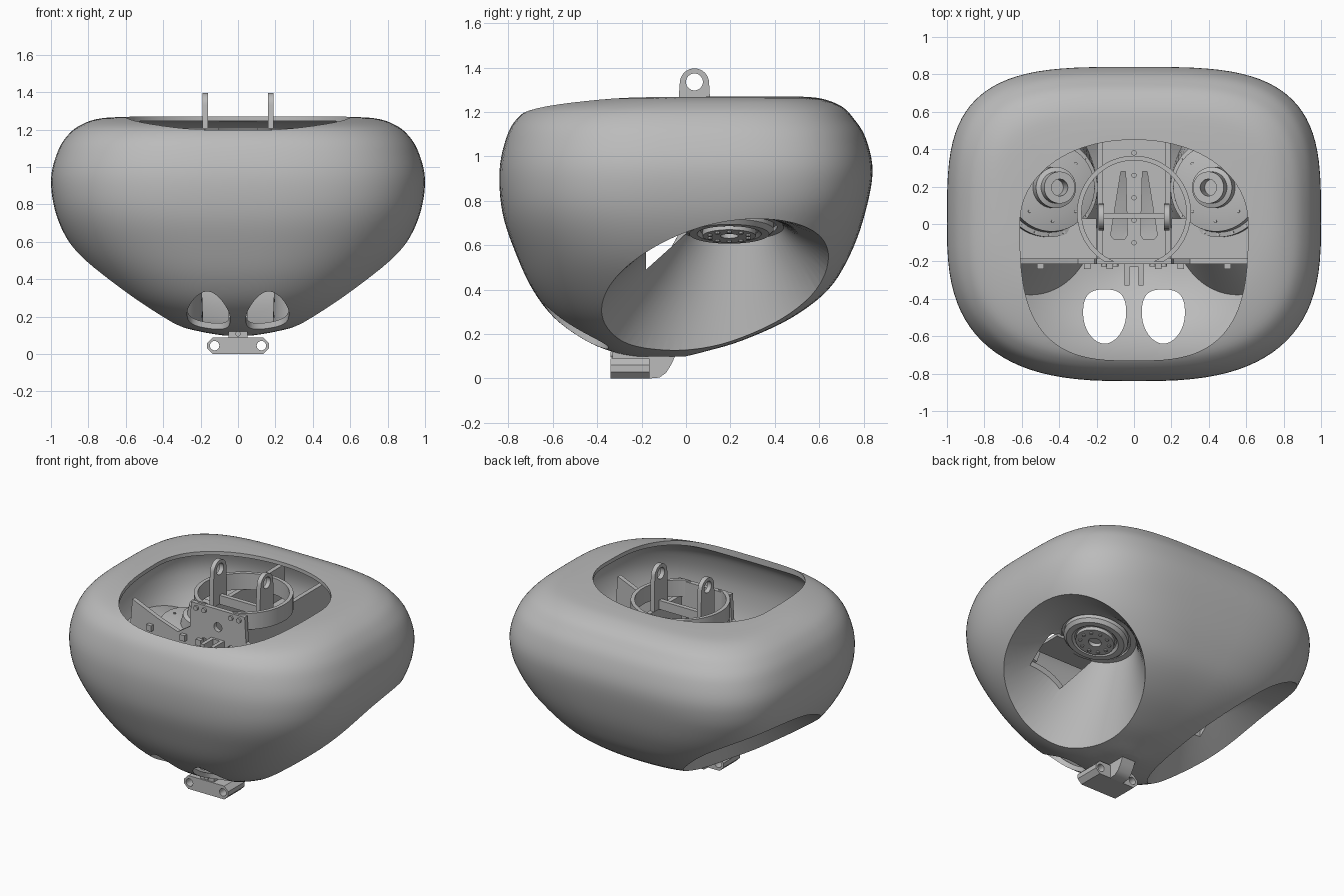
import bpy, bmesh, math
from mathutils import Vector, Matrix

if "Cube" in bpy.data.objects:
    bpy.data.objects.remove(bpy.data.objects["Cube"], do_unlink=True)


def material(name, value):
    m = bpy.data.materials.new(name)
    m.use_nodes = True
    m.diffuse_color = (value, value, value, 1)
    m.node_tree.nodes["Principled BSDF"].inputs["Base Color"].default_value = m.diffuse_color
    return m


GREY = material("neutral grey", 0.5)


def loft(name, rings):
    """Closed skin through rings of equal point count."""
    bm = bmesh.new()
    rows = [[bm.verts.new(p) for p in r] for r in rings]
    n = len(rows[0])
    for a, b in zip(rows, rows[1:]):
        for i in range(n):
            j = (i + 1) % n
            bm.faces.new((a[i], a[j], b[j], b[i]))
    bm.faces.new(rows[0])
    bm.faces.new(rows[-1])
    bmesh.ops.recalc_face_normals(bm, faces=bm.faces)
    me = bpy.data.meshes.new(name)
    bm.to_mesh(me)
    bm.free()
    ob = bpy.data.objects.new(name, me)
    bpy.context.scene.collection.objects.link(ob)
    me.materials.append(GREY)
    return ob


def prism(name, outline, axis, lo, hi):
    """Extrude a 2D outline along x, y or z."""
    place = {"x": lambda p, d: (d, p[0], p[1]),
             "y": lambda p, d: (p[0], d, p[1]),
             "z": lambda p, d: (p[0], p[1], d)}[axis]
    return loft(name, [[place(p, d) for p in outline] for d in (lo, hi)])


def box(name, x, y, z):
    return prism(name, [(x[0], y[0]), (x[1], y[0]), (x[1], y[1]), (x[0], y[1])], "z", *z)


def circle(cx, cy, r, n=32):
    return [(cx + r * math.cos(t * math.tau / n), cy + r * math.sin(t * math.tau / n)) for t in range(n)]


def oval(w, front, back, n_front, n_back, cx=0, cy=0, count=96):
    """Rounded-box outline with its own front and back curvature."""
    pts = []
    for i in range(count):
        t = i * math.tau / count
        c, s = math.cos(t), math.sin(t)
        e = 2 / (n_back if s > 0 else n_front)
        pts.append((cx + w * math.copysign(abs(c) ** e, c),
                    cy + (back if s > 0 else front) * math.copysign(abs(s) ** e, s)))
    return pts


def cut(ob, *cutters):
    bpy.context.view_layer.objects.active = ob
    for c in cutters:
        m = ob.modifiers.new("cut", "BOOLEAN")
        m.operation, m.solver, m.object = "DIFFERENCE", "EXACT", c
        bpy.ops.object.modifier_apply(modifier=m.name)
        bpy.data.objects.remove(c, do_unlink=True)
    return ob


# Body sections: height, half width, front edge, back edge
SECTIONS = [(.10, .08, -.24, 0), (.12, .20, -.33, .08), (.17, .39, -.45, .25),
            (.27, .58, -.59, .47), (.40, .74, -.69, .64), (.56, .88, -.765, .74),
            (.74, .97, -.825, .805), (.93, 1, -.84, .84), (1.08, .965, -.81, .81),
            (1.17, .91, -.76, .755), (1.225, .84, -.67, .70), (1.26, .735, -.46, .61),
            (1.27, .55, -.28, .5)]


def body(name, inset, steps=5):
    """Rounded hull, interpolated smoothly through the sections."""
    secs = [Vector(s) for s in SECTIONS]
    last = len(secs) - 1
    rings = []
    for k in range(last * steps + 1):
        i = min(k // steps, last - 1)
        t = k / steps - i
        a, b = secs[i], secs[i + 1]
        before, after = secs[max(i - 1, 0)], secs[min(i + 2, last)]
        z, w, f, r = (a * 2 + (b - before) * t + (before * 2 - a * 5 + b * 4 - after) * t ** 2
                      + (a * 3 - before - b * 3 + after) * t ** 3) / 2
        u = min(1, max(0, (z - .1) / .7))
        half = (r - f) / 2 - inset
        height = .685 + (z - .685) * (1 - inset / .585)
        rings.append([(x, y, height) for x, y in
                      oval(w - inset, half, half, 2.4 + .4 * u, 2.2 + 1.3 * u, 0, (f + r) / 2)])
    return loft(name, rings)


def socket(side, grow):
    """Flared leg recess, from the hip disc to beyond the body."""
    top = (Vector((.46, .2, .68 + grow)), Vector((.233, 0, .058)), Vector((0, .24, 0)))
    low = (Vector((.625, .165, .37)), Vector((.425, .075, .335)), Vector((0, .58, .07)))
    rings = []
    for t in (0, .35, .7, 1, 1.5):
        c, e, f = (a + (b - a) * t for a, b in zip(top, low))
        e, f = e * (1 + grow / e.length), f * (1 + grow / f.length)
        points = [c + e * x + f * y for x, y in circle(0, 0, 1, 72)]
        rings.append([(p.x * side, p.y, p.z) for p in points])
    return loft("socket_cutter", rings)


def hip_frame(side):
    return Matrix.Translation((.47 * side, .195, .67)) @ Matrix.Rotation(-side * math.radians(14), 4, "Y")


def hip_turn(name, side, profile, cx=0, cy=0, count=48):
    """Turn a (radius, height) profile about the tilted hip axis."""
    frame = hip_frame(side)
    return loft(name, [[frame @ Vector((x, y, h)) for x, y in circle(cx, cy, r, count)] for r, h in profile])


# Hollow outer shell with leg sockets
shell = cut(body("outer_shell", 0), socket(1, 0), socket(-1, 0))
cut(shell, cut(body("hollow", .025), socket(1, .025), socket(-1, .025)))
cut(shell, prism("top_opening", oval(.61, .73, .45, 3, 2.1), "z", .95, 1.5))
for s in (-1, 1):
    cut(shell,
        prism("front_window", oval(.115, .16, .13, 1.9, 2.8, .157 * s, -.48, 48), "z", 0, .6),
        hip_turn("hip_hole", s, [(.215, -.08), (.215, .15)]),
        prism("socket_notch", [(-.18, .49), (.02, .67), (.02, .85), (-.18, .85)], "x",
              *sorted((.32 * s, .68 * s))))

# Hip drives
for s, side in ((1, "left"), (-1, "right")):
    hip_turn(side + "_hip_flange", s,
             [(.13, -.005), (.145, -.02), (.18, -.02), (.2, 0), (.2, .03), (.1, .04), (.1, .005)])
    hub = hip_turn(side + "_hip_hub", s, [(.12, -.03), (.12, .03)])
    cut(hub, hip_turn("bore", s, [(.04, -.1), (.04, .1)]))
    hip_turn(side + "_hip_housing", s,
             [(.2, .03), (.265, .035), (.265, .075), (.24, .08), (.235, .13), (.15, .15)])
    collar = hip_turn(side + "_hip_collar", s, [(.11, .14), (.11, .22), (.085, .23), (.085, .3)])
    cut(collar, hip_turn("bore", s, [(.045, .2), (.045, .5)]))
    for label, count, radius, h, size in (("hub", 10, .09, -.033, .011), ("rim", 20, .252, .075, .008),
                                          ("cover", 8, .18, .143, .008)):
        for x, y in circle(0, 0, radius, count):
            hip_turn(f"{side}_{label}_bolt", s, [(size, h - .005), (size, h + .008)], x, y, 10)
    box(side + "_hip_shelf", sorted((.2 * s, .64 * s)), (-.19, .03), (.7, .72))

# Front cross plate with arched arms
half = [(.2, 1.2), (.21, 1.03), (.3, .97), (.45, 1.02), (.64, 1.1), (.68, .64), (.62, .62), (.56, .8),
        (.46, .9), (.34, .88), (.24, .8), (.18, .7)]
plate = prism("cross_plate", half + [(-x, z) for x, z in reversed(half)], "y", -.215, -.185)
for x, z in ((-.1, .95), (.1, .95), (0, 1.08)):
    cut(plate, prism("hole", circle(x, z, .03), "y", -.3, -.1))
for x in (-.5, -.25, -.13, .13, .25, .5):
    box("plate_tab", (x - .018, x + .018), (-.24, -.21), (.93, .97))
for x in (-.16, -.1, .1, .16):
    prism("plate_bolt", circle(x, 1.17, .016, 12), "y", -.228, -.21)

# Waist ring, rails and floor
ring = prism("waist_ring", circle(0, .06, .305, 64), "z", 1.1, 1.21)
cut(ring, prism("ring_bore", circle(0, .06, .28, 64), "z", 1, 1.3),
    box("ring_flat", (-.4, .4), (-.4, -.2), (1, 1.3)))
floor = box("centre_floor", (-.17, .17), (-.2, .72), (.86, .88))
for s in (-1, 1):
    cut(floor, prism("slot", [(.045 * s, .28), (.07 * s, .28), (.125 * s, -.06), (.11 * s, -.08),
                              (.05 * s, -.08), (.035 * s, -.06)], "z", .8, 1))
    box("side_rail", sorted((.165 * s, .195 * s)), (-.2, .74), (.86, 1.1))
for y in (-.1, .02, .14, .26, .38):
    prism("floor_bolt", circle(0, y, .014, 12), "z", .88, .89)
box("cross_bar", (-.17, .17), (.03, .06), (1.1, 1.16))

# Upright lugs
arch = [(-.035, 1.1), (.11, 1.1), (.11, 1.23)] + [
    (.038 + .066 * math.cos(a * math.pi / 16), 1.33 + .066 * math.sin(a * math.pi / 16))
    for a in range(17)] + [(-.035, 1.23)]
for s in (-1, 1):
    lug = prism("upright_lug", arch, "x", *sorted((.16 * s, .19 * s)))
    cut(lug, prism("lug_hole", circle(.038, 1.335, .038), "x", -.3, .3))

# Centre post and bottom clamp
for s in (-1, 1):
    box("centre_post", sorted((.025 * s, .05 * s)), (-.33, -.19), (.09, 1))
box("post_web", (-.03, .03), (-.23, -.2), (.09, 1))
c = .03
clamp = prism("bottom_clamp", [(-.165 + c, 0), (.165 - c, 0), (.165, c), (.165, .09 - c), (.165 - c, .09),
                               (-.165 + c, .09), (-.165, .09 - c), (-.165, c)], "y", -.34, -.165)
for s in (-1, 1):
    cut(clamp, prism("clamp_bore", circle(.125 * s, .045, .025), "y", -.5, 0))
prism("clamp_fin", [(-.33, .08), (-.165, .08), (-.165, 0), (-.12, .004), (-.09, .025), (-.065, .065),
                    (-.04, .12), (-.33, .12)], "x", -.05, .05)
prism("clamp_bolt", circle(0, .108, .014, 12), "y", -.34, -.33)

# Shading
bpy.ops.object.select_all(action="DESELECT")
for ob in bpy.context.scene.objects:
    if ob.type == "MESH":
        ob.select_set(True)
        bpy.context.view_layer.objects.active = ob
bpy.ops.object.shade_smooth_by_angle(angle=math.radians(32))
